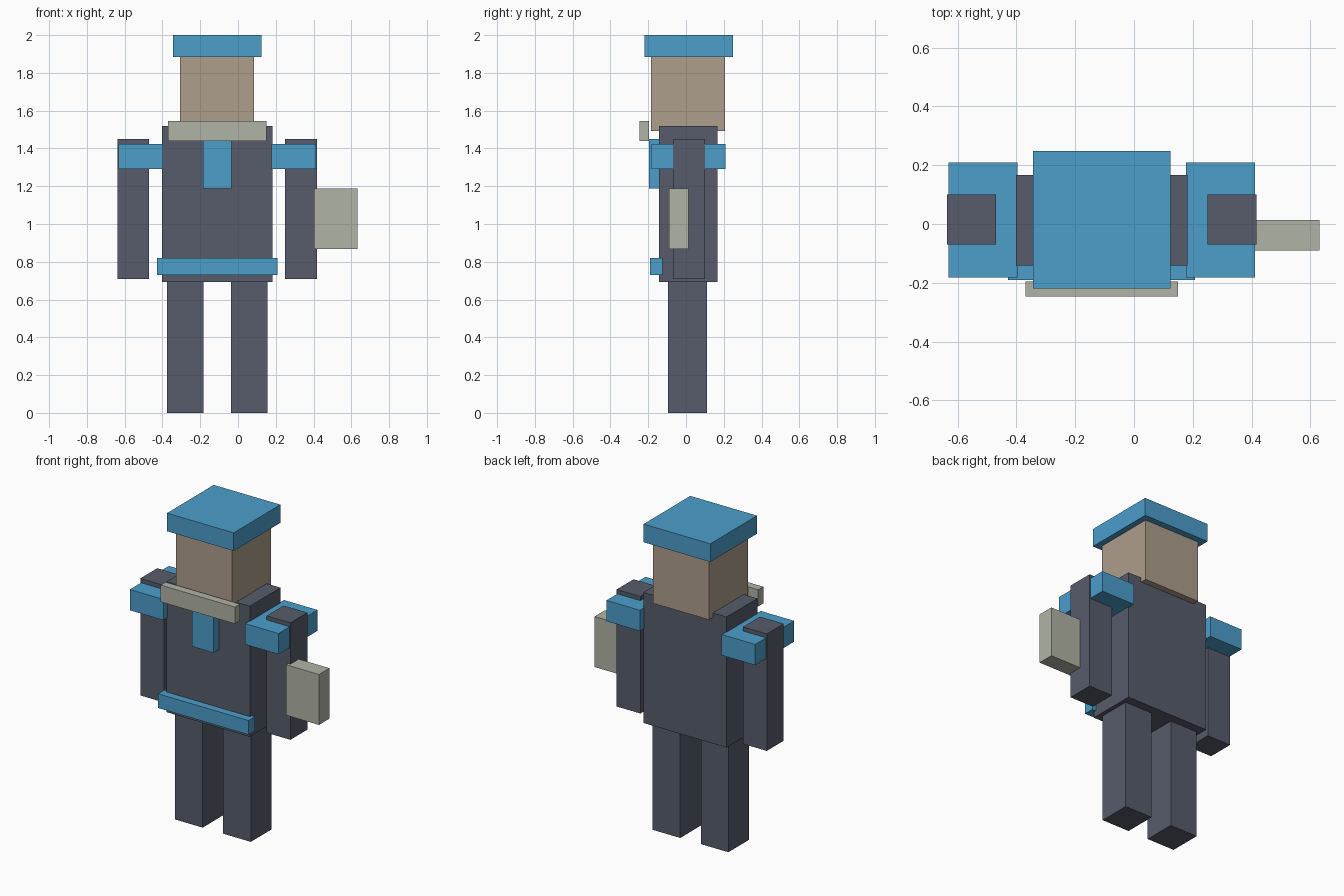
import bpy
import bmesh
from mathutils import Vector

if "Cube" in bpy.data.objects:
    bpy.data.objects.remove(bpy.data.objects["Cube"], do_unlink=True)

MID = -0.11  # x of the body's plane of symmetry


def material(name, rgb):
    mat = bpy.data.materials.new(name)
    mat.use_nodes = True
    mat.diffuse_color = (*rgb, 1)
    mat.node_tree.nodes["Principled BSDF"].inputs["Base Color"].default_value = (*rgb, 1)
    return mat


blue = material("sky blue", (0.072, 0.342, 0.597))
slate = material("dark slate", (0.093, 0.107, 0.147))
skin = material("tan skin", (0.423, 0.342, 0.262))
stone = material("pale stone", (0.434, 0.456, 0.376))


def box(name, mat, xs, ys, zs):
    """Flat-faced block filling the given ranges, x measured from the body's middle."""
    lo, hi = Vector((xs[0] + MID, ys[0], zs[0])), Vector((xs[1] + MID, ys[1], zs[1]))
    bm = bmesh.new()
    bmesh.ops.create_cube(bm, size=1)
    bmesh.ops.scale(bm, vec=hi - lo, verts=bm.verts)
    mesh = bpy.data.meshes.new(name)
    bm.to_mesh(mesh)
    bm.free()
    mesh.materials.append(mat)
    obj = bpy.data.objects.new(name, mesh)
    obj.location = (lo + hi) / 2
    bpy.context.collection.objects.link(obj)


def pair(name, mat, xs, ys, zs):
    """The same block on both sides of the body."""
    box("left_" + name, mat, xs, ys, zs)
    box("right_" + name, mat, (-xs[1], -xs[0]), ys, zs)


# Body
box("torso", slate, (-0.292, 0.292), (-0.142, 0.167), (0.692, 1.52))
box("head", skin, (-0.196, 0.196), (-0.185, 0.207), (1.492, 1.89))
pair("leg", slate, (0.072, 0.266), (-0.094, 0.112), (0, 0.7))
pair("arm", slate, (0.36, 0.527), (-0.07, 0.1), (0.708, 1.45))

# Clothing
box("cap", blue, (-0.234, 0.234), (-0.22, 0.248), (1.885, 2))
pair("shoulder_pad", blue, (0.287, 0.522), (-0.182, 0.209), (1.292, 1.424))
box("collar", stone, (-0.26, 0.26), (-0.246, -0.195), (1.44, 1.546))
box("tie", blue, (-0.076, 0.076), (-0.197, -0.14), (1.188, 1.45))
box("belt", blue, (-0.318, 0.318), (-0.19, -0.125), (0.73, 0.82))

# Case held beside the left arm
box("side_case", stone, (0.512, 0.742), (-0.091, 0.014), (0.868, 1.188))
